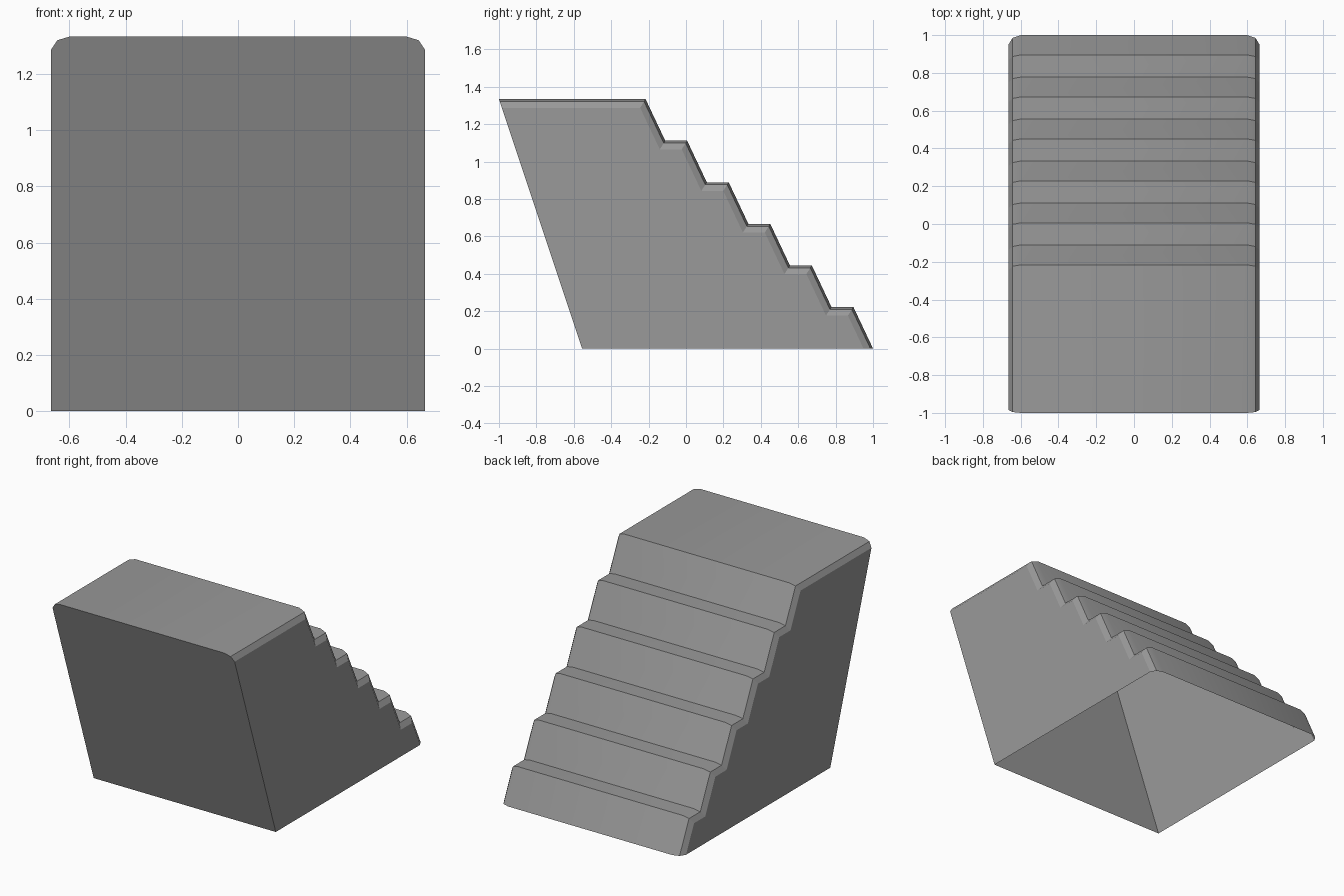
import bpy
import bmesh
import math

cube = bpy.data.objects.get("Cube")
if cube:
    bpy.data.objects.remove(cube)

STEPS = 6
RISE = 4 / 3 / STEPS      # height of each step
PITCH = 0.2222            # distance from one step to the next
RUN = 0.105               # lean of each riser
HEIGHT = RISE * STEPS
LEAN = 1 / 3              # overhang of the front wall per unit of height


def outline(inset):
    """Stepped (y, z) outline, moved inward by inset, from front to back."""
    slope = RUN / RISE
    side = inset * math.hypot(1, slope)
    points = [(-1 + inset * LEAN, HEIGHT - inset)]
    for i in range(STEPS):
        tread = HEIGHT - i * RISE
        nose = 1 - RUN - (STEPS - 1 - i) * PITCH
        shift = inset * slope - side
        points.append((nose + shift, tread - inset))
        if i < STEPS - 1:
            points.append((nose + RUN + shift, tread - RISE - inset))
    points.append((1 - side, 0))
    return points


grey = bpy.data.materials.new("stone grey")
grey.use_nodes = True
colour = (0.32, 0.32, 0.32, 1)
grey.diffuse_color = colour
grey.node_tree.nodes["Principled BSDF"].inputs["Base Color"].default_value = colour

# Rounded side edges: half width and inset of each lengthwise outline
rim = [(0.665, 0.046), (0.643, 0.013), (0.6, 0.0)]
sections = [(-x, d) for x, d in rim] + [(x, d) for x, d in reversed(rim)]

bm = bmesh.new()
rows = [[bm.verts.new((x, y, z)) for y, z in outline(d)] for x, d in sections]

# Treads, risers and their rounded edges
for a, b in zip(rows, rows[1:]):
    for i in range(len(a) - 1):
        bm.faces.new((a[i], b[i], b[i + 1], a[i + 1]))

# Flat side walls and leaning front wall; the underside stays open
foot_y = -1 + HEIGHT * LEAN
feet = [bm.verts.new((x, foot_y, 0)) for x in (-rim[0][0], rim[0][0])]
bm.faces.new([feet[0]] + rows[0])
bm.faces.new([feet[1]] + rows[-1])
bm.faces.new(feet + [row[0] for row in reversed(rows)])
bmesh.ops.recalc_face_normals(bm, faces=bm.faces)
bm.normal_update()
deck = max(bm.faces, key=lambda f: f.calc_center_median().z)
if deck.normal.z < 0:
    bmesh.ops.reverse_faces(bm, faces=bm.faces)

mesh = bpy.data.meshes.new("stair_block")
bm.to_mesh(mesh)
bm.free()
mesh.materials.append(grey)
stairs = bpy.data.objects.new("stair_block", mesh)
bpy.context.collection.objects.link(stairs)

bpy.ops.object.select_all(action='DESELECT')
stairs.select_set(True)
bpy.context.view_layer.objects.active = stairs
bpy.ops.object.shade_smooth_by_angle(angle=math.radians(30))
